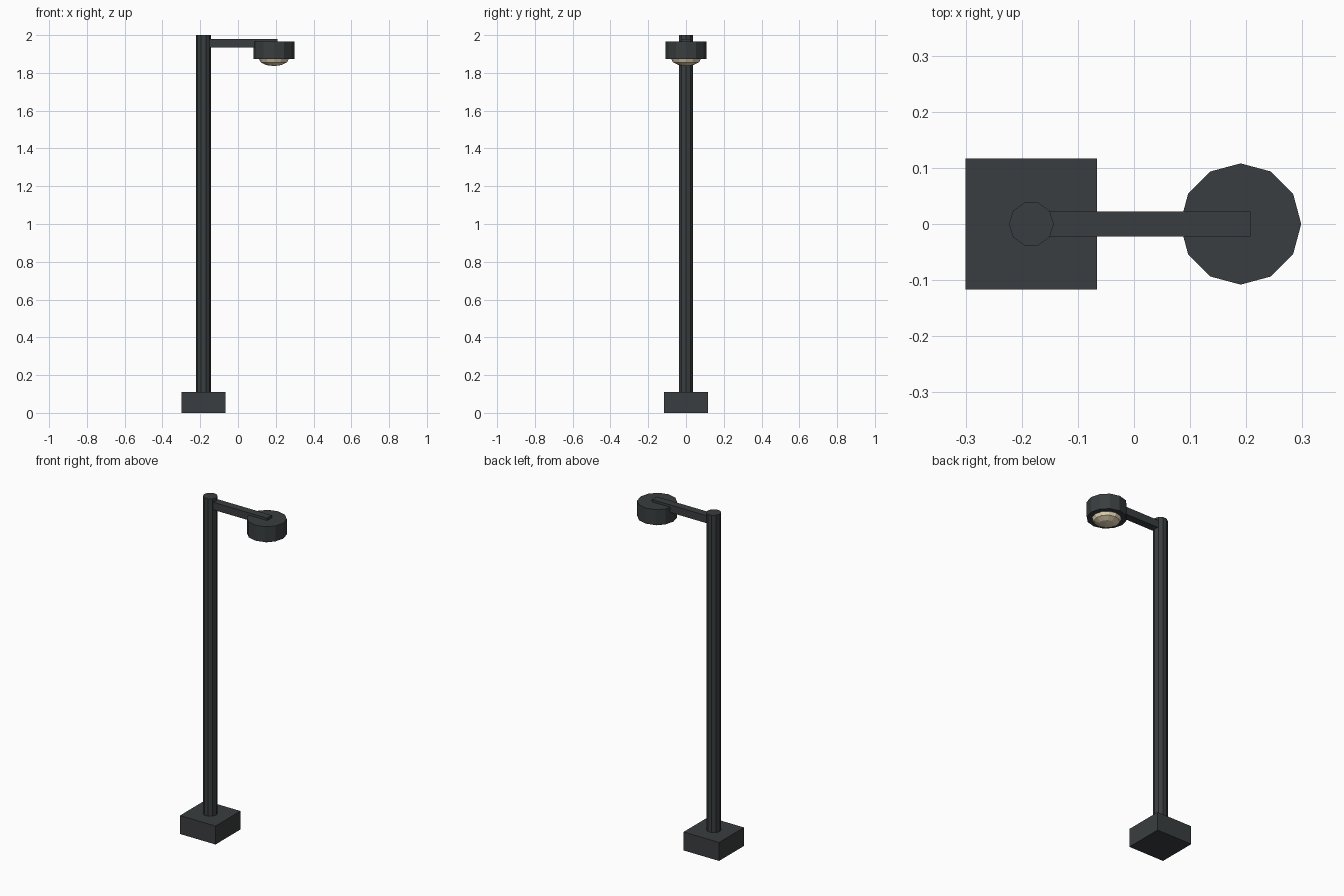
import bpy

if "Cube" in bpy.data.objects:
    bpy.data.objects.remove(bpy.data.objects["Cube"])

POLE_X, HEAD_X = -0.183, 0.19


def material(name, color):
    mat = bpy.data.materials.new(name)
    mat.diffuse_color = color
    mat.use_nodes = True
    mat.node_tree.nodes["Principled BSDF"].inputs["Base Color"].default_value = mat.diffuse_color
    return mat


metal = material("dark_metal", (0.042, 0.048, 0.05, 1))
glow = material("warm_glass", (0.8, 0.68, 0.47, 1))


def finish(name, mat):
    ob = bpy.context.object
    ob.name = name
    ob.data.materials.append(mat)
    return ob


def box(name, x0, x1, width, z0, z1):
    bpy.ops.mesh.primitive_cube_add(size=1, location=((x0 + x1) / 2, 0, (z0 + z1) / 2))
    bpy.context.object.scale = (x1 - x0, width, z1 - z0)
    bpy.ops.object.transform_apply(location=False, rotation=False)
    return finish(name, metal)


def prism(name, sides, radius, x, z0, z1):
    # first vertex points along +x
    bpy.ops.mesh.primitive_cylinder_add(vertices=sides, radius=radius, depth=z1 - z0,
                                        location=(x, 0, (z0 + z1) / 2),
                                        rotation=(0, 0, -1.5707963))
    bpy.ops.object.transform_apply(location=False, scale=False)
    return finish(name, metal)


# Square foot, ten-sided pole and square arm
box("base", -0.30, -0.066, 0.234, 0, 0.11)
prism("pole", 10, 0.04, POLE_X, 0.10, 2.0)
box("arm", POLE_X, 0.208, 0.045, 1.935, 1.98)

# Twelve-sided lamp head with a flattened glass dome underneath
prism("lamp_head", 12, 0.108, HEAD_X, 1.874, 1.966)
bpy.ops.mesh.primitive_uv_sphere_add(segments=12, ring_count=6, radius=0.08,
                                     location=(HEAD_X, 0, 1.876))
bpy.context.object.scale = (1, 1, 0.5)
bpy.ops.object.transform_apply(location=False, rotation=False)
finish("lamp_glass", glow)
